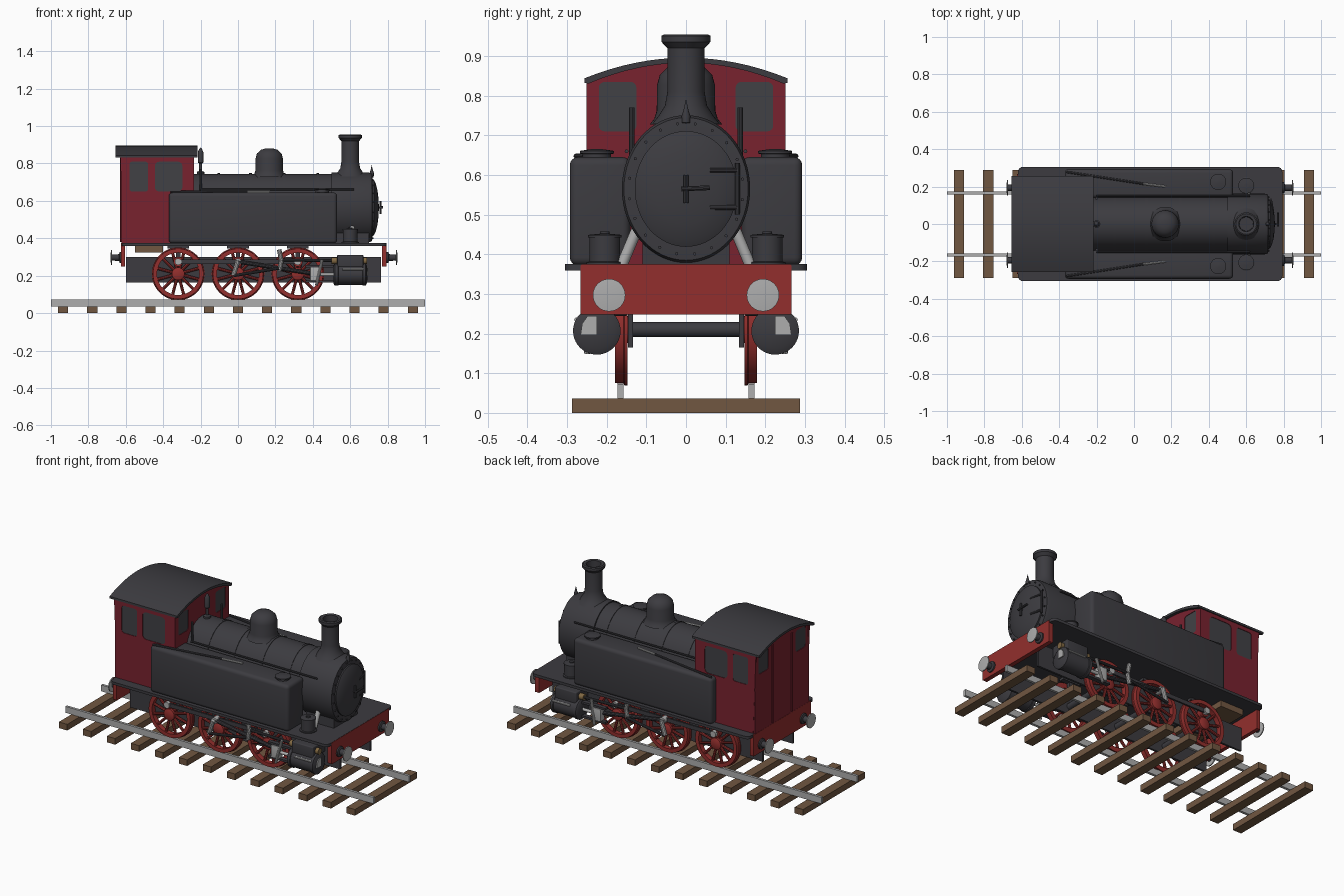
import bpy, bmesh, math
from mathutils import Vector, Matrix


def material(name, r, g, b):
    m = bpy.data.materials.new(name)
    m.diffuse_color = (r, g, b, 1)
    return m


BLACK = material("charcoal", 0.045, 0.044, 0.051)
CRIMSON = material("crimson", 0.19, 0.016, 0.028)
RED = material("bright red", 0.29, 0.028, 0.026)
STEEL = material("steel", 0.42, 0.42, 0.42)
WOOD = material("brown wood", 0.165, 0.095, 0.053)
GLASS = material("dark glass", 0.053, 0.053, 0.06)
BRASS = material("dull brass", 0.22, 0.14, 0.055)


def finish(bm, name, mat, bevel=0.0):
    bmesh.ops.remove_doubles(bm, verts=bm.verts, dist=1e-5)
    if bevel:
        bmesh.ops.bevel(bm, geom=bm.edges[:], offset=bevel, segments=4, affect='EDGES', profile=0.5)
    bmesh.ops.recalc_face_normals(bm, faces=bm.faces)
    for f in bm.faces:
        f.smooth = True
    for e in bm.edges:
        e.smooth = len(e.link_faces) == 2 and e.calc_face_angle(0) < math.radians(35)
    me = bpy.data.meshes.new(name)
    bm.to_mesh(me)
    bm.free()
    me.materials.append(mat)
    ob = bpy.data.objects.new(name, me)
    bpy.context.collection.objects.link(ob)
    return ob


def box(name, mat, x0, x1, y0, y1, z0, z1, bevel=0.0):
    bm = bmesh.new()
    m = Matrix.Translation(((x0 + x1) / 2, (y0 + y1) / 2, (z0 + z1) / 2))
    bmesh.ops.create_cube(bm, size=1, matrix=m @ Matrix.Diagonal((x1 - x0, abs(y1 - y0), z1 - z0, 1)))
    return finish(bm, name, mat, bevel)


def add_cyl(bm, p0, p1, r, n=16):
    p0, p1 = Vector(p0), Vector(p1)
    d = p1 - p0
    m = Matrix.Translation((p0 + p1) / 2) @ d.to_track_quat('Z', 'Y').to_matrix().to_4x4()
    bmesh.ops.create_cone(bm, cap_ends=True, segments=n, radius1=r, radius2=r, depth=d.length, matrix=m)


def rods(name, mat, segs, r, n=16):
    bm = bmesh.new()
    for a, b in segs:
        add_cyl(bm, a, b, r, n)
    return finish(bm, name, mat)


def lathe(name, mat, prof, origin, axis='Z', scale_y=1.0, n=40):
    """Spin (radius, height) points about an axis through origin."""
    rot = {'Z': Matrix.Identity(4), 'X': Matrix.Rotation(math.pi / 2, 4, 'Y'),
           'Y': Matrix.Rotation(-math.pi / 2, 4, 'X')}[axis]
    bm = bmesh.new()
    vs = [bm.verts.new((r, 0, h)) for r, h in prof]
    es = [bm.edges.new(p) for p in zip(vs, vs[1:])]
    bmesh.ops.spin(bm, geom=vs + es, cent=(0, 0, 0), axis=(0, 0, 1), angle=2 * math.pi, steps=n)
    bm.transform(Matrix.Translation(origin) @ Matrix.Diagonal((1, scale_y, 1, 1)) @ rot)
    return finish(bm, name, mat)


def rrect(u0, u1, v0, v1, r, n=4):
    pts = []
    for cu, cv, a in ((u1 - r, v1 - r, 0), (u0 + r, v1 - r, 90), (u0 + r, v0 + r, 180), (u1 - r, v0 + r, 270)):
        for i in range(n + 1):
            t = math.radians(a + 90 * i / n)
            pts.append((cu + r * math.cos(t), cv + r * math.sin(t)))
    return pts


PLANES = {'xy': ((1, 0, 0), (0, 1, 0), (0, 0, 1)), 'xz': ((1, 0, 0), (0, 0, 1), (0, -1, 0)),
          'yz': ((0, 1, 0), (0, 0, 1), (1, 0, 0))}


def panel(name, mat, plane, loops, at, thick):
    """Flat plate: first loop is the outline, others are holes."""
    cu = bpy.data.curves.new(name, 'CURVE')
    cu.dimensions, cu.fill_mode, cu.extrude = '2D', 'BOTH', thick / 2
    for pts in loops:
        s = cu.splines.new('POLY')
        s.points.add(len(pts) - 1)
        for p, q in zip(s.points, pts):
            p.co = (q[0], q[1], 0, 1)
        s.use_cyclic_u = True
    tmp = bpy.data.objects.new(name, cu)
    bpy.context.collection.objects.link(tmp)
    me = bpy.data.meshes.new_from_object(tmp.evaluated_get(bpy.context.evaluated_depsgraph_get()))
    bm = bmesh.new()
    bm.from_mesh(me)
    bpy.data.objects.remove(tmp)
    bpy.data.meshes.remove(me)
    u, v, w = (Vector(c) for c in PLANES[plane])
    off = Vector([abs(c) * at for c in w])
    bm.transform(Matrix.Translation(off) @ Matrix((u, v, w)).transposed().to_4x4())
    return finish(bm, name, mat)


# Track
for i in range(13):
    x = -0.935 + i * 0.1558
    box("sleeper", WOOD, x - 0.027, x + 0.027, -0.288, 0.288, 0, 0.036)

# Footplate, floor, buffer beams
panel("footplate", BLACK, 'xy', [rrect(-0.62, 0.793, -0.305, 0.305, 0.025)], 0.367, 0.016)
box("cab_floor", WOOD, -0.55, -0.4, -0.22, 0.22, 0.325, 0.36)
beam = rrect(-0.266, 0.266, 0.248, 0.374, 0.004)
panel("front_buffer_beam", RED, 'yz', [beam], 0.782, 0.026)
panel("rear_buffer_beam", RED, 'yz', [beam], -0.614, 0.022)

# Boiler, smokebox and door (slightly taller than wide)
AX = (0, 0, 0.565)
lathe("boiler", BLACK, [(0, -0.25), (0.18, -0.25), (0.18, 0.52), (0, 0.52)], AX, 'X', 0.845, 64)
for x in (-0.11, 0.06, 0.24, 0.42):
    lathe("boiler_band", BLACK, [(0.178, x), (0.183, x), (0.183, x + 0.014), (0.178, x + 0.014)], AX, 'X', 0.845, 64)
lathe("smokebox", BLACK, [(0, 0.5), (0.186, 0.5), (0.186, 0.7), (0.18, 0.717), (0.15, 0.72), (0, 0.72)], AX, 'X', 0.87, 64)
lathe("smokebox_door", BLACK, [(0.146, 0.715), (0.146, 0.728), (0.13, 0.736), (0.09, 0.746), (0.04, 0.752), (0, 0.753)],
      AX, 'X', 0.885, 64)
bm = bmesh.new()
for i in range(20):
    t = i * math.pi / 10 + 0.15
    y, z = 0.144 * math.cos(t), 0.565 + 0.166 * math.sin(t)
    add_cyl(bm, (0.715, y, z), (0.725, y, z), 0.004, 8)
finish(bm, "smokebox_rivets", BLACK)
box("smokebox_saddle", BLACK, 0.52, 0.70, -0.11, 0.11, 0.37, 0.46)
rods("door_hinge_straps", BLACK, [((0.745, 0.06, z), (0.732, 0.13, z)) for z in (0.518, 0.612)]
     + [((0.732, 0.13, 0.50), (0.732, 0.13, 0.63))], 0.006, 10)
rods("door_handle", BLACK, [((0.745, 0, 0.565), (0.775, 0, 0.565)), ((0.77, -0.012, 0.565), (0.77, 0.06, 0.568)),
                            ((0.762, 0, 0.53), (0.762, 0, 0.6))], 0.006, 10)
lathe("lamp_iron", BLACK, [(0, 0), (0.011, 0.002), (0.011, 0.02), (0.006, 0.035), (0, 0.062)], (0.715, 0, 0.73), n=12)

# Chimney, dome and whistle
lathe("chimney", BLACK, [(0.085, 0), (0.07, 0.018), (0.053, 0.045), (0.047, 0.08), (0.047, 0.19), (0.062, 0.206),
                         (0.062, 0.221), (0.055, 0.225), (0.04, 0.222), (0.037, 0.12), (0, 0.12)], (0.6, 0, 0.73))
lathe("steam_dome", BLACK, [(0.092, 0), (0.08, 0.015), (0.074, 0.035), (0.073, 0.1), (0.066, 0.126), (0.045, 0.146),
                            (0.02, 0.153), (0, 0.154)], (0.167, 0, 0.727))
lathe("whistle", BLACK, [(0.02, 0), (0.02, 0.015), (0.008, 0.02), (0.008, 0.06), (0.015, 0.065), (0.015, 0.12),
                         (0.006, 0.14), (0, 0.145)], (-0.2, 0, 0.74), n=16)

# Cab shell with cut windows and glass plates
arch = [(0.25 * u, 0.835 + 0.052 * (1 - u * u)) for u in [1 - i / 8 for i in range(17)]]
ends = [rrect(s * 0.1725 - 0.0475, s * 0.1725 + 0.0475, 0.71, 0.835, 0.015) for s in (-1, 1)]
for x, n in ((-0.24, "front"), (-0.618, "rear")):
    panel("cab_%s_wall" % n, CRIMSON, 'yz', [[(-0.25, 0.37), (0.25, 0.37)] + arch] + ends, x, 0.012)
    for h in ends:
        panel("cab_%s_window" % n, GLASS, 'yz', [h], x, 0.006)
side_holes = [rrect(-0.58, -0.48, 0.65, 0.81, 0.015), rrect(-0.445, -0.297, 0.65, 0.81, 0.025)]
roof = [(y * 1.025, z + 0.009) for y, z in arch]
roof = [(0.2565, 0.832)] + roof + [(-0.2565, 0.832)] + [(y * 0.98, z - 0.004) for y, z in reversed(arch)]
panel("cab_roof", BLACK, 'yz', [roof], -0.436, 0.438)
rods("cab_rear_ribs", CRIMSON, [((-0.624, y, 0.38), (-0.624, y, 0.84)) for y in (-0.09, 0.09)], 0.006, 8)

# Axles
for x in (-0.32, 0, 0.32):
    rods("axle", BLACK, [((x, -0.16, 0.21), (x, 0.16, 0.21))], 0.019, 20)

# Everything that repeats on both sides
for s in (-1, 1):
    def Y(a, b):
        return min(s * a, s * b), max(s * a, s * b)

    def P(x, y, z):
        return (x, s * y, z)

    box("rail", STEEL, -1, 1, *Y(0.158, 0.173), 0.036, 0.073)
    box("frame_plate", BLACK, -0.6, 0.765, *Y(0.134, 0.146), 0.165, 0.3)
    box("side_tank", BLACK, -0.37, 0.53, *Y(0.14, 0.293), 0.372, 0.645, 0.02)
    panel("cab_side", CRIMSON, 'xz', [[(-0.612, 0.37), (-0.235, 0.37), (-0.235, 0.84), (-0.63, 0.84)]] + side_holes,
          s * 0.245, 0.012)
    for h in side_holes:
        panel("cab_side_window", GLASS, 'xz', [h], s * 0.245, 0.006)
    lathe("tank_filler", BLACK, [(0.036, 0), (0.036, 0.015), (0.043, 0.016), (0.043, 0.023), (0.01, 0.028), (0, 0.028)],
          P(0.45, 0.225, 0.638))
    lathe("sand_box", BLACK, [(0.046, 0), (0.046, 0.008), (0.039, 0.01), (0.039, 0.07), (0.042, 0.071), (0.042, 0.077),
                              (0.012, 0.08), (0.012, 0.086), (0, 0.086)], P(0.6, 0.205, 0.372))
    rods("steam_pipe", STEEL, [(P(0.61, 0.125, 0.46), P(0.61, 0.162, 0.372))], 0.014)
    rods("boiler_handrail", BLACK, [(P(-0.2, 0.15, 0.66), P(0.62, 0.15, 0.66))], 0.005, 8)
    rods("cab_valve_stem", BLACK, [(P(-0.2, 0.137, 0.65), P(-0.2, 0.137, 0.77))], 0.007, 10)
    rods("fire_iron", BLACK, [(P(-0.36, 0.278, 0.648), P(0.05, 0.215, 0.65))], 0.006, 8)
    rods("fire_iron_tip", STEEL, [(P(0.05, 0.215, 0.65), P(0.17, 0.2, 0.65))], 0.006, 8)

    # Buffers at both ends
    for e, x in ((1, 0.793), (-1, -0.622)):
        lathe("buffer_stem", BLACK, [(0.03, 0), (0.03, e * 0.01), (0.018, e * 0.014), (0.016, e * 0.056), (0, e * 0.056)],
              P(x, 0.194, 0.297), 'X', n=24)
        lathe("buffer_head", STEEL, [(0, e * 0.05), (0.041, e * 0.051), (0.041, e * 0.057), (0, e * 0.061)],
              P(x, 0.194, 0.297), 'X', n=32)

    # Spoked wheels, springs and crank pins
    for x in (-0.32, 0, 0.32):
        rim = [(0.113, 0.15), (0.141, 0.148), (0.141, 0.155), (0.136, 0.158), (0.135, 0.179), (0.113, 0.179), (0.113, 0.15)]
        hub = [(0, 0.146), (0.034, 0.146), (0.034, 0.184), (0.02, 0.19), (0, 0.19)]
        lathe("wheel_rim", RED, [(r, s * h) for r, h in rim], (x, 0, 0.21), 'Y', n=48)
        lathe("wheel_hub", RED, [(r, s * h) for r, h in hub], (x, 0, 0.21), 'Y', n=24)
        bm = bmesh.new()
        for i in range(12):
            t = (i + 0.5) * math.pi / 6
            c, d = math.cos(t), math.sin(t)
            add_cyl(bm, P(x + 0.03 * c, 0.165, 0.21 + 0.03 * d), P(x + 0.118 * c, 0.165, 0.21 + 0.118 * d), 0.008, 8)
        add_cyl(bm, P(x, 0.155, 0.275), P(x, 0.188, 0.275), 0.026, 20)
        finish(bm, "wheel_spokes", RED)
        rods("crank_pin", STEEL, [(P(x, 0.18, 0.275), P(x, 0.222 if x == 0 else 0.208, 0.275))], 0.018, 20)
        box("leaf_spring_top", BLACK, x - 0.058, x + 0.058, *Y(0.115, 0.145), 0.346, 0.36)
        box("leaf_spring_hanger", BLACK, x - 0.012, x + 0.012, *Y(0.12, 0.142), 0.29, 0.35)

    # Cylinder, valve chest and motion
    lathe("cylinder", BLACK, [(0, 0.51), (0.052, 0.512), (0.06, 0.518), (0.06, 0.535), (0.056, 0.537), (0.056, 0.665),
                              (0.06, 0.667), (0.06, 0.682), (0.045, 0.69), (0, 0.694)], P(0, 0.225, 0.207), 'X')
    panel("cylinder_end_plate", STEEL, 'yz', [[(s * 0.225, 0.245), (s * 0.225, 0.197), (s * 0.266, 0.197), (s * 0.262, 0.225),
                                               (s * 0.248, 0.245)]], 0.696, 0.006)
    box("valve_chest", BLACK, 0.53, 0.67, *Y(0.146, 0.262), 0.245, 0.312, 0.006)
    rods("valve_chest_caps", BRASS, [(P(0.5, 0.225, 0.28), P(0.535, 0.225, 0.28)),
                                     (P(0.665, 0.225, 0.28), P(0.69, 0.225, 0.28))], 0.018)
    rods("cylinder_cocks", STEEL, [(P(0.56, 0.276, 0.235), P(0.67, 0.276, 0.235))], 0.006, 8)
    rods("piston_rod", STEEL, [(P(0.4, 0.225, 0.207), P(0.515, 0.225, 0.207))], 0.009)
    box("crosshead", STEEL, 0.385, 0.435, *Y(0.205, 0.245), 0.172, 0.245, 0.004)
    for z in (0.163, 0.245):
        box("slide_bar", BLACK, 0.36, 0.52, *Y(0.212, 0.238), z, z + 0.012)
    box("coupling_rod", BLACK, -0.335, 0.335, *Y(0.19, 0.2), 0.263, 0.287)
    rods("connecting_rod", BLACK, [(P(0, 0.213, 0.275), P(0.41, 0.213, 0.21))], 0.011, 10)
    rods("return_crank", STEEL, [(P(0.0, 0.23, 0.28), P(-0.025, 0.23, 0.2))], 0.013, 10)
    rods("eccentric_rod", BLACK, [(P(-0.025, 0.236, 0.2), P(0.22, 0.236, 0.24))], 0.008, 10)
    rods("expansion_link", STEEL, [(P(0.22, 0.225, 0.225), P(0.232, 0.225, 0.28)),
                                   (P(0.232, 0.225, 0.28), P(0.22, 0.225, 0.34))], 0.012, 10)
    rods("radius_rod", BLACK, [(P(0.23, 0.225, 0.285), P(0.5, 0.225, 0.28))], 0.008, 10)
    rods("combination_lever", STEEL, [(P(0.42, 0.25, 0.15), P(0.45, 0.235, 0.285))], 0.008, 10)
